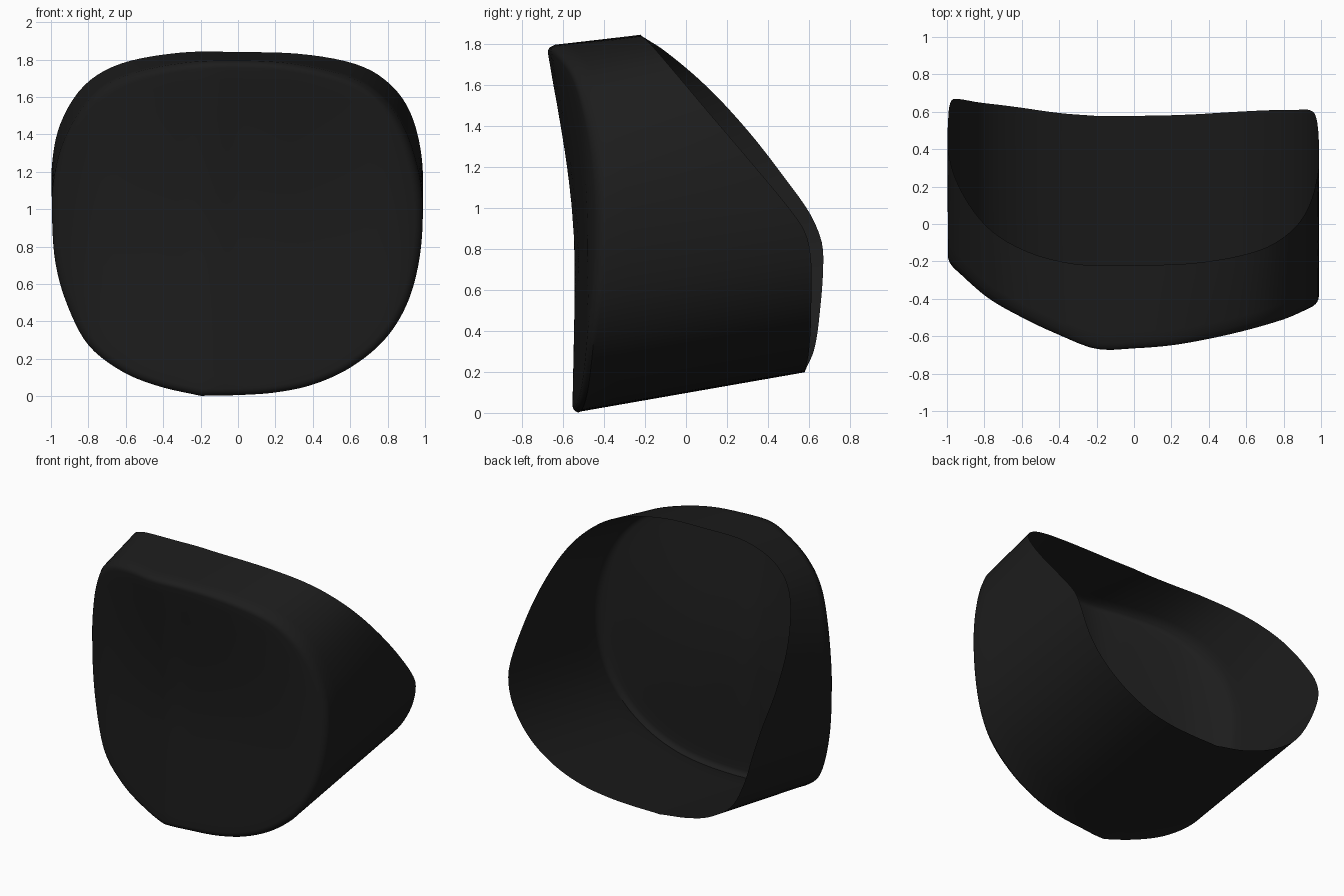
import bpy, bmesh, math
from mathutils import Vector

if "Cube" in bpy.data.objects:
    bpy.data.objects.remove(bpy.data.objects["Cube"])


def curve(table, v):
    """Smooth interpolation through (position, value) pairs."""
    n = len(table)
    v = min(max(v, table[0][0]), table[-1][0])
    i = 0
    while i < n - 2 and v > table[i + 1][0]:
        i += 1

    def slope(k):
        a, b = table[max(k - 1, 0)], table[min(k + 1, n - 1)]
        return (b[1] - a[1]) / (b[0] - a[0])
    (x0, y0), (x1, y1) = table[i], table[i + 1]
    h = x1 - x0
    t = (v - x0) / h
    return ((2*t**3 - 3*t**2 + 1) * y0 + (t**3 - 2*t**2 + t) * h * slope(i)
            + (3*t**2 - 2*t**3) * y1 + (t**3 - t**2) * h * slope(i + 1))


# Outline of the front face (x, z), starting at the lower corner
OUTLINE = [(-.2, 0), (0, .004), (.2, .018), (.4, .06), (.6, .15), (.78, .295), (.9, .48),
           (.965, .7), (.988, .95), (.968, 1.18), (.89, 1.42), (.77, 1.585), (.6, 1.695),
           (.3, 1.77), (0, 1.79), (-.3, 1.775), (-.6, 1.705), (-.79, 1.58), (-.925, 1.37),
           (-.985, 1.15), (-.994, .95), (-.975, .7), (-.91, .475), (-.8, .27),
           (-.62, .13), (-.42, .05), (-.2, 0)]
# Forward bulge across x, and how far the middle is pushed in by height
BULGE = [(-1, -.21), (-.8, -.4), (-.6, -.515), (-.4, -.605), (-.2, -.677), (0, -.673),
         (.2, -.658), (.4, -.627), (.6, -.585), (.8, -.53), (.9, -.485), (1, -.425)]
DISH = [(0, .13), (.3, .137), (.6, .142), (.8, .14), (1, .127), (1.2, .104),
        (1.4, .072), (1.6, .036), (1.8, 0)]
# Depth of the open back rim by height, on each side
RIM_LEFT = [(.19, .575), (.3, .63), (.5, .657), (.7, .67), (.83, .663), (.97, .605),
            (1.12, .5), (1.38, .3), (1.6, .1), (1.77, -.1), (1.84, -.22)]
RIM_RIGHT = [(.19, .575), (.4, .6), (.6, .607), (.75, .607), (.88, .58), (1, .5),
             (1.24, .3), (1.47, .1), (1.7, -.1), (1.84, -.22)]
MID_Z, FILLET, FLARE = .93, .04, .08


def face_y(x, z):
    return curve(BULGE, x) + curve(DISH, z) * max(0, 1 - x * x)


def rim_y(x, z):
    w = min(max((x + 1) / 2, 0), 1)
    return curve(RIM_LEFT, z) * (1 - w) + curve(RIM_RIGHT, z) * w


def sample_outline(steps=5):
    xs = [(i, p[0]) for i, p in enumerate(OUTLINE)]
    zs = [(i, p[1]) for i, p in enumerate(OUTLINE)]
    count = (len(OUTLINE) - 1) * steps
    return [(curve(xs, k / steps), curve(zs, k / steps)) for k in range(count)]


def column(x, z):
    """Points from the back rim, along the wall, round the fillet to the face."""
    front = face_y(x, z)
    up = max(z - MID_Z, 0)
    # the wall rises towards the back, and its upper corners spread outwards
    spread = FLARE * (2 * abs(x) * up / (x * x + up * up + 1e-6)) ** 2
    rise = .175 - .065 * min(max(z / 1.79, 0), 1) + spread
    yr = .3
    for _ in range(40):
        yr = .5 * yr + .5 * rim_y(x, z + rise * (yr - front))
    pts = []
    start = front + FILLET
    for k in range(9):                          # side wall
        d = yr + (start - yr) * k / 8 - front
        pts.append((x + math.copysign(spread * d, x), front + d, z + rise * d))
    for k in range(1, 6):                       # rounded front edge
        a = math.pi / 2 * k / 5
        s = 1 - FILLET * (1 - math.cos(a)) / .95
        px, pz = x * s, MID_Z + (z - MID_Z) * s
        pts.append((px, face_y(px, pz) + FILLET * (1 - math.sin(a)), pz))
    for k in range(1, 14):                      # dished front face
        s = (1 - FILLET / .95) * (1 - k / 14)
        px, pz = x * s, MID_Z + (z - MID_Z) * s
        pts.append((px, face_y(px, pz), pz))
    return pts


# Hollow shell, open at the back
bm = bmesh.new()
cols = [[bm.verts.new(Vector(p)) for p in column(x, z)] for x, z in sample_outline()]
centre = bm.verts.new((0, face_y(0, MID_Z), MID_Z))
for i, a in enumerate(cols):
    b = cols[(i + 1) % len(cols)]
    for k in range(len(a) - 1):
        bm.faces.new((a[k], a[k + 1], b[k + 1], b[k]))
    tip = bm.faces.new((a[-1], centre, b[-1]))
bm.normal_update()
if tip.normal.y > 0:
    bmesh.ops.reverse_faces(bm, faces=bm.faces[:])
mesh = bpy.data.meshes.new("shell")
bm.to_mesh(mesh)
bm.free()
shell = bpy.data.objects.new("shell", mesh)
bpy.context.collection.objects.link(shell)

black = bpy.data.materials.new("matte black")
black.diffuse_color = (.012, .012, .012, 1)
black.use_nodes = True
black.node_tree.nodes["Principled BSDF"].inputs["Base Color"].default_value = black.diffuse_color
mesh.materials.append(black)

bpy.context.view_layer.objects.active = shell
shell.select_set(True)
bpy.ops.object.shade_smooth_by_angle(angle=math.radians(35))
